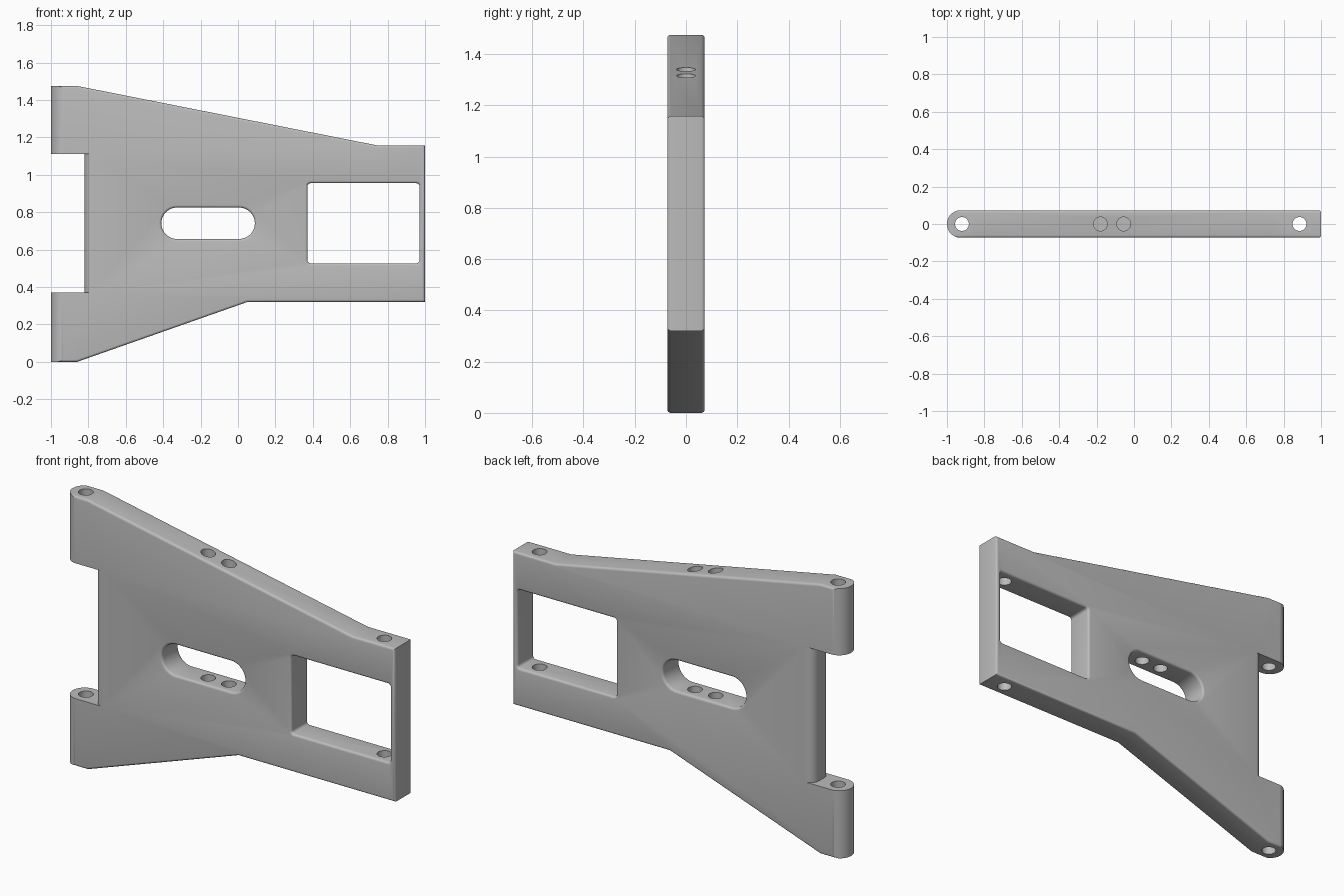
import bpy, bmesh, math

cube = bpy.data.objects.get("Cube")
if cube:
    bpy.data.objects.remove(cube, do_unlink=True)

H = 0.073        # half thickness of the plate
FILLET = 0.013   # edge rounding
STEPS = 4

grey = bpy.data.materials.new("plain_grey")
grey.use_nodes = True
grey.diffuse_color = (0.5, 0.5, 0.5, 1)
grey.node_tree.nodes["Principled BSDF"].inputs["Base Color"].default_value = (0.5, 0.5, 0.5, 1)


def arc(cx, cy, r, a0, a1, n):
    """Points on an arc, angles in degrees."""
    angles = [math.radians(a0 + (a1 - a0) * i / n) for i in range(n + 1)]
    return [(cx + r * math.cos(a), cy + r * math.sin(a)) for a in angles]


def rounded_rect(x0, x1, z0, z1, r, n):
    pts = []
    corners = [(x1 - r, z0 + r, -90), (x1 - r, z1 - r, 0),
               (x0 + r, z1 - r, 90), (x0 + r, z0 + r, 180)]
    for cx, cz, a in corners:
        for p in arc(cx, cz, r, a, a + 90, n):
            if not pts or math.dist(p, pts[-1]) > 1e-4:
                pts.append(p)
    if math.dist(pts[0], pts[-1]) < 1e-4:
        pts.pop()
    return pts


def grow(pts, d):
    """Offset a counter-clockwise outline outward by d with mitred corners."""
    out = []
    for i, (x, y) in enumerate(pts):
        normals = []
        for a, b in ((pts[i - 1], (x, y)), ((x, y), pts[(i + 1) % len(pts)])):
            length = math.dist(a, b)
            normals.append(((b[1] - a[1]) / length, (a[0] - b[0]) / length))
        (ax, ay), (bx, by) = normals
        k = d / (1 + ax * bx + ay * by)
        out.append((x + k * (ax + bx), y + k * (ay + by)))
    return out


def loft(name, pts, layers, upright=False):
    """Solid through offset copies of an outline; layers are (depth, growth)."""
    bm = bmesh.new()
    rings = []
    for depth, d in layers:
        ring = grow(pts, d) if d else pts
        rings.append([bm.verts.new((u, v, depth) if upright else (u, depth, v))
                      for u, v in ring])
    for low, high in zip(rings, rings[1:]):
        for i in range(len(pts)):
            bm.faces.new((low[i - 1], low[i], high[i], high[i - 1]))
    bm.faces.new(rings[0])
    bm.faces.new(rings[-1])
    bmesh.ops.recalc_face_normals(bm, faces=bm.faces)
    mesh = bpy.data.meshes.new(name)
    bm.to_mesh(mesh)
    bm.free()
    mesh.materials.append(grey)
    ob = bpy.data.objects.new(name, mesh)
    bpy.context.collection.objects.link(ob)
    return ob


def combine(target, tool, operation):
    mod = target.modifiers.new(operation.lower(), 'BOOLEAN')
    mod.operation = operation
    mod.solver = 'EXACT'
    mod.object = tool
    bpy.context.view_layer.objects.active = target
    bpy.ops.object.modifier_apply(modifier=mod.name)
    bpy.data.objects.remove(tool, do_unlink=True)


def fillet_layers(sign):
    """Depth and growth pairs rounding both rims, inward (-1) or outward (+1)."""
    half = []
    for i in range(STEPS + 1):
        a = math.pi / 2 * i / STEPS
        half.append((H - FILLET * (1 - math.cos(a)), sign * FILLET * (1 - math.sin(a))))
    return [(-y, d) for y, d in half] + [(y, d) for y, d in reversed(half)]


# Main plate outline, overlong on the left until the lugs are rounded
outline = [(-1.1, 0), (-0.86, 0), (0.05, 0.32), (1, 0.32),
           (1, 1.158), (0.74, 1.158), (-0.86, 1.475), (-1.1, 1.475)]
arm = loft("suspension_arm", outline, fillet_layers(-1))

# Rounded hinge end
R = H + 0.0004
plan = arc(-1 + R, 0, R, 90, 270, 24) + [(1.1, -R), (1.1, R)]
combine(arm, loft("hinge_rounding", plan, [(-0.1, 0), (1.6, 0)], True), 'INTERSECT')

# Gap between the hinge lugs, leaving a rounded wall
r = 0.05
c = H - r + 0.0005
gap = ([(-1.2, -0.2), (-0.77, -0.2)] + arc(-0.77, -c, r, 270, 180, 8)
       + arc(-0.77, c, r, 180, 90, 8) + [(-0.77, 0.2), (-1.2, 0.2)])
combine(arm, loft("hinge_gap", gap, [(0.37, 0), (1.11, 0)], True), 'DIFFERENCE')

# Window and slot with rounded rims
flare = fillet_layers(1)
flare = [(-H - 0.05, FILLET)] + flare + [(H + 0.05, FILLET)]
window = rounded_rect(0.372, 0.97, 0.527, 0.955, 0.015, 4)
slot = rounded_rect(-0.41, 0.09, 0.657, 0.825, 0.084, 10)
combine(arm, loft("window_cut", window, flare), 'DIFFERENCE')
combine(arm, loft("slot_cut", slot, flare), 'DIFFERENCE')

# Pin holes through both ends, blind screw holes across the slot
for x, low, high in ((-0.92, -0.1, 1.6), (0.885, 0.2, 1.3),
                     (-0.18, 0.45, 1.5), (-0.055, 0.45, 1.5)):
    ring = arc(x, 0, 0.037, 0, 360, 32)[:-1]
    combine(arm, loft("pin_hole", ring, [(low, 0), (high, 0)], True), 'DIFFERENCE')

# Smooth rounded areas, crisp corners
bpy.ops.object.select_all(action='DESELECT')
arm.select_set(True)
bpy.context.view_layer.objects.active = arm
bpy.ops.object.shade_smooth_by_angle(angle=math.radians(30))
